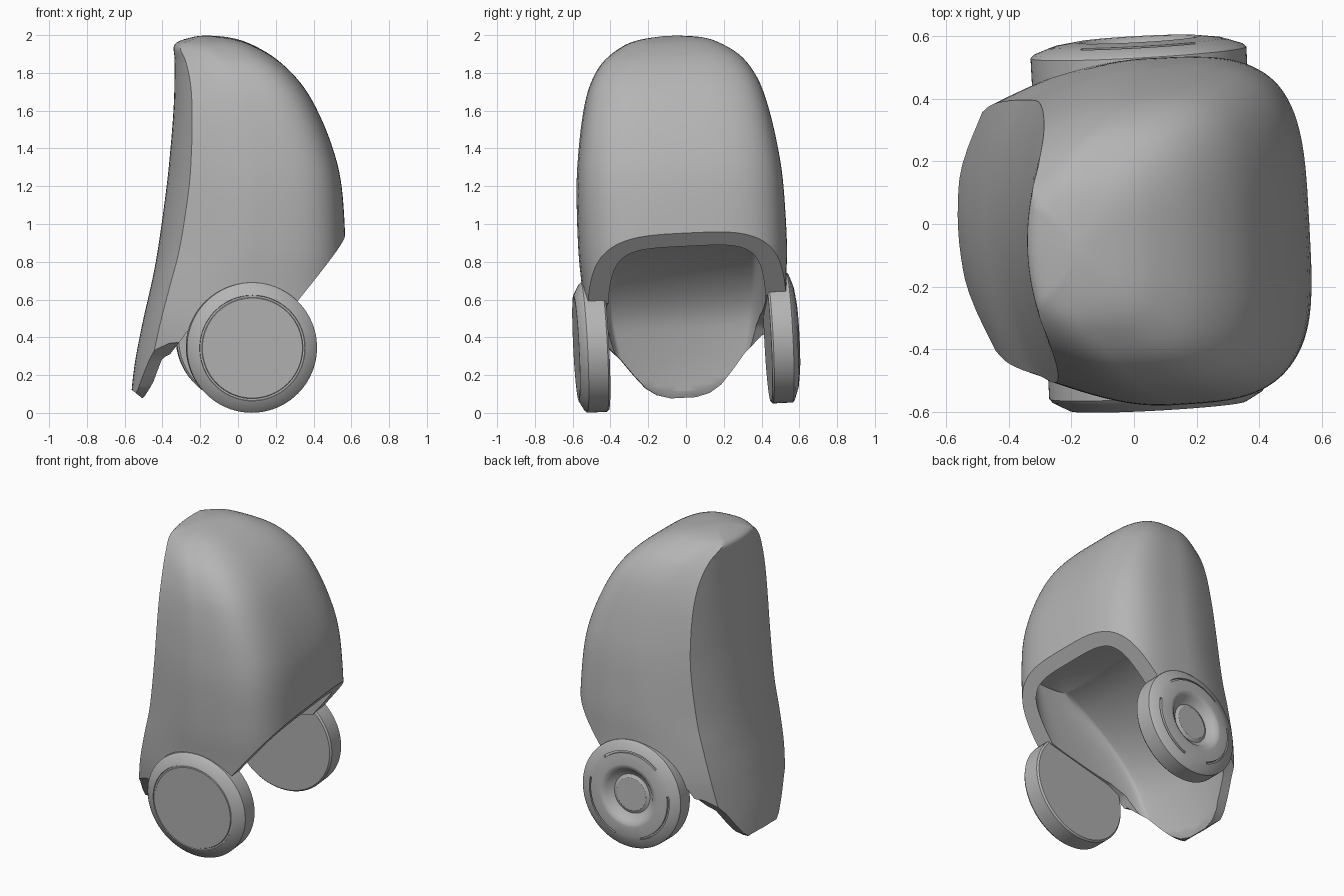
import bpy, bmesh, math
from mathutils import Matrix

cube = bpy.data.objects.get("Cube")
if cube:
    bpy.data.objects.remove(cube)

grey = bpy.data.materials.new("plain grey")
grey.use_nodes = True
tone = (0.46, 0.46, 0.46, 1)
grey.diffuse_color = tone
grey.node_tree.nodes["Principled BSDF"].inputs["Base Color"].default_value = tone

# The whole helmet leans slightly to one side
LEAN = (Matrix.Translation((0, 0.02, 0)) @ Matrix.Rotation(0.055, 4, "Z")
        @ Matrix.Rotation(0.05, 4, "X"))


def finish(name, bm):
    bmesh.ops.recalc_face_normals(bm, faces=bm.faces)
    mesh = bpy.data.meshes.new(name)
    bm.to_mesh(mesh)
    bm.free()
    mesh.materials.append(grey)
    obj = bpy.data.objects.new(name, mesh)
    bpy.context.collection.objects.link(obj)
    return obj


def activate(obj):
    bpy.ops.object.select_all(action="DESELECT")
    obj.select_set(True)
    bpy.context.view_layer.objects.active = obj


def loft(name, rings):
    bm = bmesh.new()
    loops = [[bm.verts.new(p) for p in ring] for ring in rings]
    n = len(loops[0])
    for low, high in zip(loops, loops[1:]):
        for i in range(n):
            j = (i + 1) % n
            bm.faces.new((low[i], low[j], high[j], high[i]))
    bm.faces.new(loops[0])
    bm.faces.new(loops[-1])
    return finish(name, bm)


def section(z, back, edge, edge_w, width, front, power=0.56, crisp=True):
    """Horizontal outline: curved back plate, side bulge, squarish front."""
    mid = edge + 0.45 * (front - edge)
    half = []
    for i in range(9):
        t = i / 8
        half.append((back + (edge - back) * t * t, edge_w * t))
    for i in range(1, 13):
        a = math.pi / 2 * i / 12
        along = i / 12 if crisp else 1 - math.cos(a)
        half.append((edge + (mid - edge) * along,
                     edge_w + (width - edge_w) * math.sin(a)))
    for i in range(1, 25):
        a = math.pi / 2 * i / 24
        half.append((mid + (front - mid) * math.sin(a) ** power,
                     width * max(math.cos(a), 0) ** power))
    half[-1] = (front, 0)
    return [(x, y, z) for x, y in half + [(x, -y) for x, y in half[-2:0:-1]]]


def smooth_rows(rows, steps):
    out = []
    for k in range(len(rows) - 1):
        a, b = rows[max(k - 1, 0)], rows[k]
        c, d = rows[k + 1], rows[min(k + 2, len(rows) - 1)]
        for s in range(steps):
            t = s / steps
            out.append([0.5 * (2 * q + (r - p) * t + (2 * p - 5 * q + 4 * r - u) * t ** 2
                               + (3 * q - p - 3 * r + u) * t ** 3)
                        for p, q, r, u in zip(a, b, c, d)])
    return out


# Height, back, plate edge, plate half width, half width, front
levels = smooth_rows([
    (0, -.57, -.52, .32, .5, .5), (.15, -.56, -.5, .34, .5, .52),
    (.3, -.54, -.475, .37, .51, .54), (.5, -.5, -.435, .41, .53, .55),
    (.7, -.455, -.385, .43, .54, .56), (.9, -.42, -.335, .44, .55, .56),
    (1.2, -.38, -.29, .45, .545, .54), (1.4, -.36, -.275, .44, .525, .495),
    (1.6, -.345, -.27, .41, .49, .415), (1.75, -.34, -.275, .36, .445, .325),
    (1.87, -.34, -.295, .28, .37, .205), (1.95, -.34, -.32, .17, .26, .07),
    (1.985, -.26, -.25, .1, .16, -.04), (2, -.19, -.185, .01, .015, -.17)], 5)

shell = loft("helmet_shell", [section(*row) for row in levels])

# Hollow for the head, with a roof sloping down towards the back
roof, spring = 1.0, 0.45
hollow = []
for z, back, edge, edge_w, width, front in levels:
    if z < roof:
        u = max(z - spring, 0) / (roof - spring)
        depth = math.sqrt(1 - u * u)
        lip = front - .06
        ring = section(z, back + .07, edge + .05, edge_w - .05, width - .11, lip,
                       power=0.48, crisp=False)
        hollow.append([(lip - (lip - x) * depth, y * depth ** .15, h) for x, y, h in ring])
cavity = loft("cavity_cutter", hollow)

# Slanted face opening and lower side edge
side_line = [(.75, 1.19), (.27, .6), (-.2, .5), (-.3, .45), (-.4, .3), (-.51, .08),
             (-.56, .12), (-.8, .12), (-.8, -.3), (.75, -.3)]
opening = loft("opening_cutter", [[(x, y, z) for x, z in side_line] for y in (-1, 1)])

# Rounded lower tip of the back plate
tip = [(.06, .078), (.14, .1), (.2, .14), (.26, .21), (.33, .3), (.42, .39), (.7, .46)]
tip_line = ([(-y, z) for y, z in reversed(tip)] + tip + [(.7, -.3), (-.7, -.3)])
tip_cutter = loft("tip_cutter", [[(x, y, z) for y, z in tip_line] for x in (-.9, -.31)])

activate(shell)
for cutter in (opening, cavity, tip_cutter):
    mod = shell.modifiers.new("cut", "BOOLEAN")
    mod.operation = "DIFFERENCE"
    mod.solver = "EXACT"
    mod.object = cutter
    bpy.ops.object.modifier_apply(modifier=mod.name)
    bpy.data.objects.remove(cutter)


def ear_disc(name, side, profile, slot_band=None):
    """Lathe a (radius, distance) profile about the sideways axis."""
    bm = bmesh.new()
    n = 96
    loops = []
    for r, d in profile:
        loops.append([bm.verts.new((.043 + r * math.sin(math.tau * i / n), side * d,
                                    .373 + r * math.cos(math.tau * i / n)))
                      for i in range(n)])
    slots = []
    for k, (a, b) in enumerate(zip(loops, loops[1:])):
        for i in range(n):
            j = (i + 1) % n
            face = bm.faces.new((a[i], a[j], b[j], b[i]))
            # Three arc slots, one centred at the top
            if k == slot_band and (i + 11) % 32 < 22:
                slots.append(face)
    bm.faces.new(loops[0])
    bm.faces.new(loops[-1])
    if slots:
        region = bmesh.ops.extrude_face_region(bm, geom=slots)["geom"]
        bmesh.ops.delete(bm, geom=slots, context="FACES")
        moved = [g for g in region if isinstance(g, bmesh.types.BMVert)]
        bmesh.ops.translate(bm, verts=moved, vec=(0, -side * .015, 0))
    return finish(name, bm)


body = [(.335, .43), (.345, .44), (.345, .545)]
# Plain disc with a thin shallow groove around its cap
right_disc = ear_disc("right_ear_disc", -1, body + [
    (.335, .557), (.285, .585), (.28, .587), (.278, .582), (.268, .582), (.265, .587)])
# Disc with arc slots, a rounded dish and a centre cap
left_disc = ear_disc("left_ear_disc", 1, body + [
    (.335, .555), (.282, .574), (.27, .578), (.2, .588), (.185, .586), (.165, .572),
    (.145, .55), (.125, .54), (.112, .545), (.105, .55)], slot_band=4)

for part in (shell, right_disc, left_disc):
    part.matrix_world = LEAN
    activate(part)
    bpy.ops.object.shade_smooth_by_angle(angle=math.radians(30))
